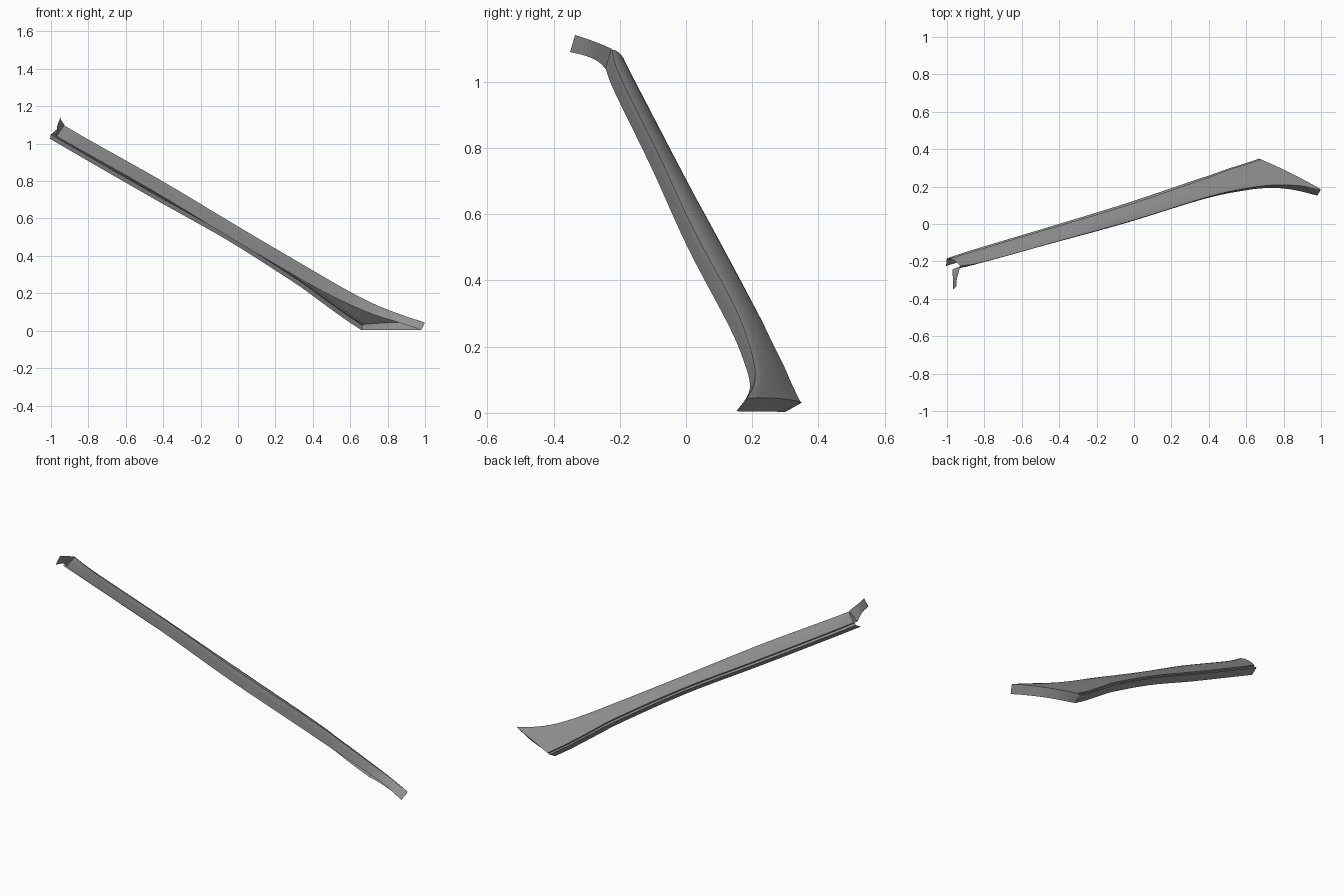
import bpy, bmesh
from mathutils import Vector as V

if "Cube" in bpy.data.objects:
    bpy.data.objects.remove(bpy.data.objects["Cube"])

SUB = 5  # interpolated steps between stations

grey = bpy.data.materials.new("dark_grey")
grey.diffuse_color = (.29, .29, .29, 1)
grey.use_nodes = True
grey.node_tree.nodes["Principled BSDF"].inputs["Base Color"].default_value = grey.diffuse_color


def smooth_path(pts):
    """Catmull-Rom curve through the control points."""
    p = [V(q) for q in pts]
    p = [2 * p[0] - p[1]] + p + [2 * p[-1] - p[-2]]
    out = []
    for i in range(1, len(p) - 2):
        a, b, c, d = p[i - 1:i + 3]
        for k in range(SUB):
            t = k / SUB
            out.append(0.5 * (2 * b + (c - a) * t + (2 * a - 5 * b + 4 * c - d) * t ** 2
                              + (3 * b - a - 3 * c + d) * t ** 3))
    return out + [p[-2]]


def skin(name, rows, outward):
    """Quad sheet through equal-length rows, facing the given direction."""
    bm = bmesh.new()
    vs = [[bm.verts.new(p) for p in r] for r in rows]
    for r, s in zip(vs, vs[1:]):
        for i in range(len(r) - 1):
            bm.faces.new((r[i], r[i + 1], s[i + 1], s[i]))
    bm.normal_update()
    if sum((f.normal * f.calc_area() for f in bm.faces), V()).dot(V(outward)) < 0:
        bmesh.ops.reverse_faces(bm, faces=bm.faces[:])
    me = bpy.data.meshes.new(name)
    bm.to_mesh(me)
    bm.free()
    me.materials.append(grey)
    ob = bpy.data.objects.new(name, me)
    bpy.context.collection.objects.link(ob)
    bpy.context.view_layer.objects.active = ob
    ob.select_set(True)
    bpy.ops.object.shade_smooth_by_angle(angle=0.9)
    ob.select_set(False)
    return ob


# Long edges of the face, top end to bottom end
front = smooth_path([(-.928, -.225, 1.1), (-.8, -.203, 1.025), (-.4, -.092, .80), (0, .02, .56),
                     (.4, .145, .325), (.6, .19, .21), (.75, .208, .135), (.88, .205, .085), (1, .185, .045)])
back = smooth_path([(-1, -.18, 1.052), (-.85, -.132, .965), (-.45, -.012, .735), (-.05, .11, .51),
                    (.3, .228, .288), (.42, .268, .203), (.5, .297, .145), (.58, .322, .088), (.665, .35, .032)])
# Lower rim of the front flange
front_low = smooth_path([(-.97, -.243, 1.04), (-.845, -.215, .968), (-.445, -.105, .742), (-.045, .005, .5),
                         (.36, .13, .262), (.565, .175, .155), (.72, .193, .088), (.85, .183, .047),
                         (.98, .152, .005)])

# Panel: front flange, rounded corner, crowned face, small rear groove, rear return flange
rows = []
n = len(front) - 1
for i, (lo, f, b) in enumerate(zip(front_low, front, back)):
    axis = (front[min(i + 1, n)] - front[max(i - 1, 0)]).normalized()
    across = b - f
    up = axis.cross(across).normalized()
    if up.z < 0:
        up = -up
    d = across.normalized()
    lip = b - d * .016 + up * .003
    crown = [f.lerp(lip, t) + up * .03 * t * (1 - t) for t in (0, .2, .4, .6, .8, 1)]
    side = (lo - f).normalized()
    corner = [f + side * .008, f + side * .0015 + d * .0015, f + d * .008 + up * .001]
    k = i / n
    rear_low = b + V((-.005, -.045 - .005 * k, -.026 - .003 * k))
    rows.append([lo, lo.lerp(f, .5)] + corner + crown[1:] + [lip - up * .009, b - up * .004, rear_low])
skin("pillar_panel", rows, (0, .5, 1))

# Hooked tab continuing the front flange at the upper end
tab_top = smooth_path([front[0], (-.938, -.26, 1.115), (-.948, -.3, 1.13), (-.95, -.335, 1.141)])
tab_low = smooth_path([front_low[0], (-.97, -.268, 1.063), (-.967, -.305, 1.079), (-.968, -.35, 1.09)])
skin("upper_tab", [[a, a.lerp(b, .5), b] for a, b in zip(tab_top, tab_low)], (1, 0, 0))

# Turned-down flange closing the lower end, with a bowed edge
end_top = rows[-1][3:10] + [back[-1]]
steps = len(end_top) - 1
end_low = [V((.98, .152, .005)).lerp(rows[-1][-1], j / steps)
           + V((.05, .04, 0)) * (j / steps) * (1 - j / steps) for j in range(steps + 1)]
skin("lower_end_flange", [end_top, end_low], (.5, .5, -.5))
